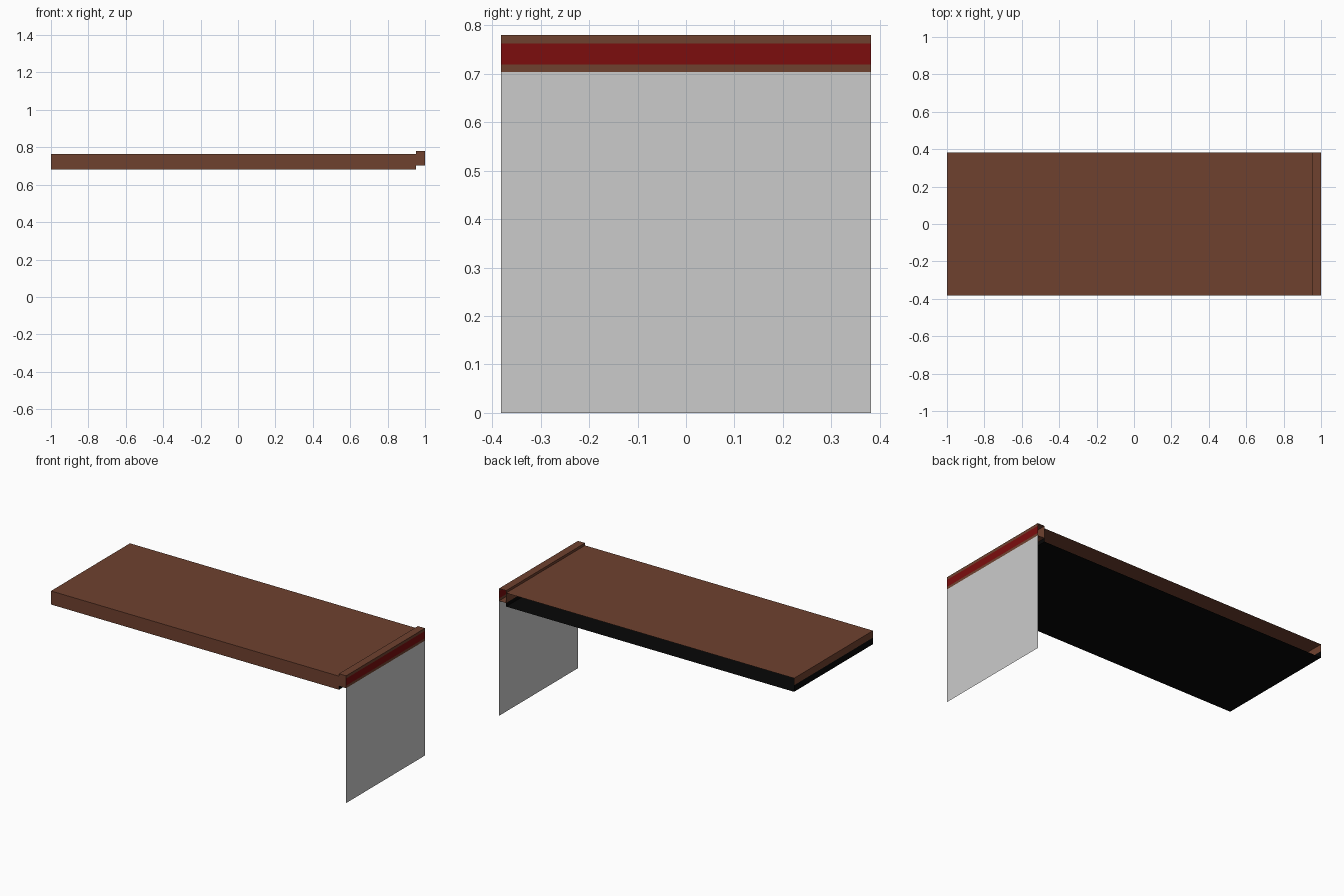
import bpy

if "Cube" in bpy.data.objects:
    bpy.data.objects.remove(bpy.data.objects["Cube"])

W = 0.382            # half depth
L, J, R = -1.0, 0.952, 1.0   # left end, joint with the trim, right end


def material(name, rgb):
    m = bpy.data.materials.new(name)
    m.diffuse_color = (*rgb, 1)
    m.use_nodes = True
    m.node_tree.nodes["Principled BSDF"].inputs["Base Color"].default_value = m.diffuse_color
    return m


BROWN = material("brown", (0.159, 0.053, 0.028))
BLACK = material("black", (0.002, 0.002, 0.002))
RED = material("dark red", (0.2, 0.004, 0.004))
GREY = material("light grey", (0.6, 0.6, 0.6))


def panel(name, lo, hi, mat, flip=False):
    """Thin flat sheet between two corners; one axis has equal coordinates."""
    k = next(i for i in range(3) if lo[i] == hi[i])
    a, b = (k + 1) % 3, (k + 2) % 3
    verts = []
    for u, v in ((0, 0), (1, 0), (1, 1), (0, 1)):
        p = list(lo)
        p[a] = hi[a] if u else lo[a]
        p[b] = hi[b] if v else lo[b]
        verts.append(p)
    me = bpy.data.meshes.new(name)
    me.from_pydata(verts, [], [(3, 2, 1, 0) if flip else (0, 1, 2, 3)])
    me.materials.append(mat)
    ob = bpy.data.objects.new(name, me)
    bpy.context.collection.objects.link(ob)


# Hollow shelf, open along the back
Z0, ZM, Z1 = 0.682, 0.722, 0.765
panel("shelf_top", (L, -W, Z1), (J, W, Z1), BROWN)
panel("shelf_underside", (L, -W, Z0), (J, W, Z0), BLACK, True)
panel("shelf_front", (L, -W, Z0), (J, -W, Z1), BROWN, True)
panel("shelf_end_upper", (L, -W, ZM), (L, W, Z1), BROWN, True)
panel("shelf_end_lower", (L, -W, Z0), (L, W, ZM), BLACK, True)

# Raised end trim, also open at the back
T0, T1 = 0.704, 0.78
panel("joint_lower", (J, -W, Z0), (J, W, T0), BLACK)
panel("trim_inner_wall", (J, -W, T0), (J, W, T1), BROWN, True)
panel("trim_top", (J, -W, T1), (R, W, T1), BROWN)
panel("trim_bottom", (J, -W, T0), (R, W, T0), BROWN, True)
panel("trim_front", (J, -W, T0), (R, -W, T1), BROWN, True)
for name, a, b, mat in (("trim_lower_band", T0, 0.719, BROWN),
                        ("trim_red_band", 0.719, 0.763, RED),
                        ("trim_upper_band", 0.763, T1, BROWN)):
    panel(name, (R, -W, a), (R, W, b), mat)

# Hanging end sheet down to the floor
panel("end_sheet", (R, -W, 0), (R, W, T0), GREY)
